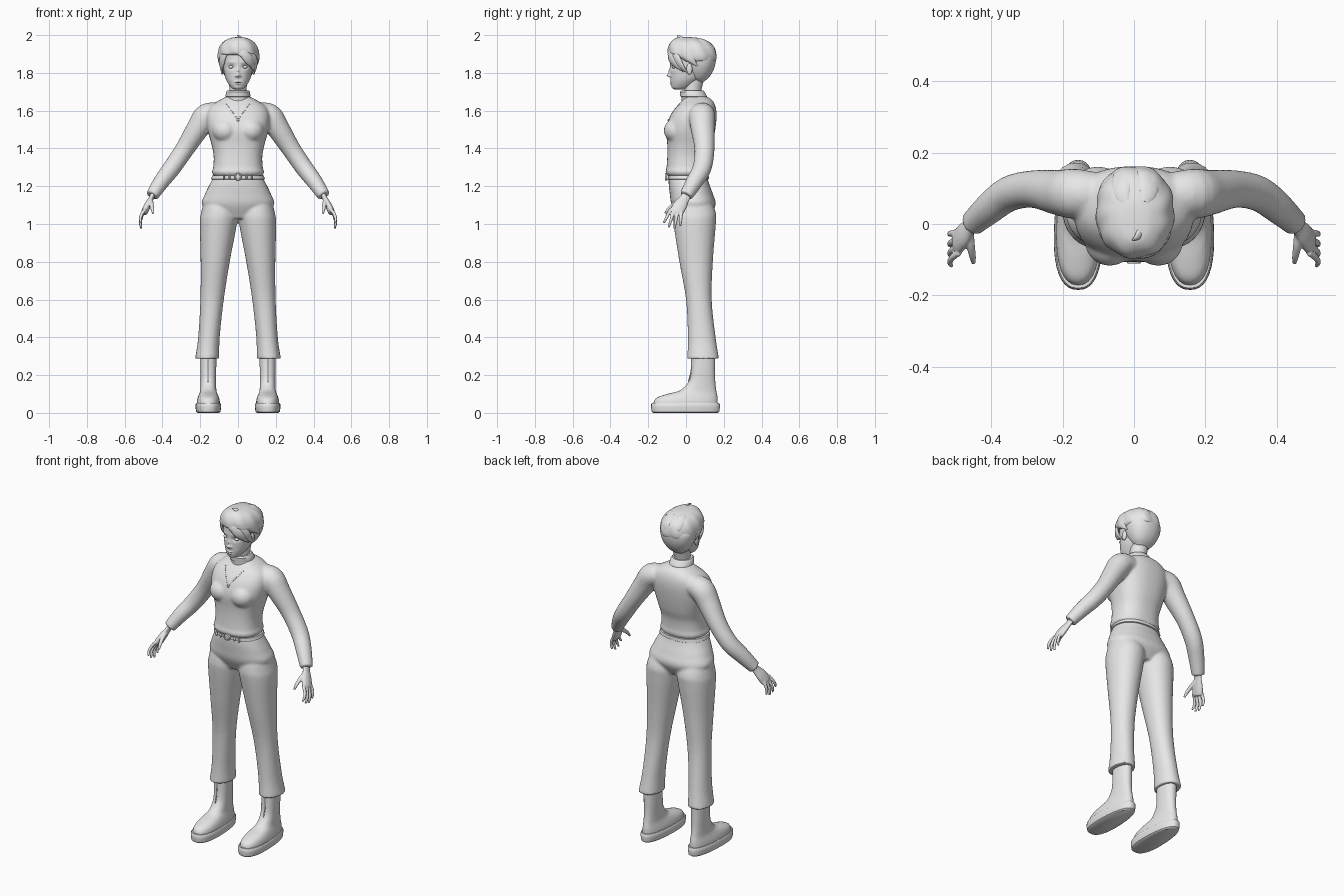
import bpy, bmesh, math
from mathutils import Vector
from mathutils.bvhtree import BVHTree

if "Cube" in bpy.data.objects:
    bpy.data.objects.remove(bpy.data.objects["Cube"])

grey = bpy.data.materials.new("plain grey")
grey.diffuse_color = (0.8, 0.8, 0.8, 1)
grey.use_nodes = True
grey.node_tree.nodes["Principled BSDF"].inputs["Base Color"].default_value = grey.diffuse_color


def resample(rows, n):
    """Smooth Catmull-Rom resampling of a list of number tuples."""
    out, m = [], len(rows) - 1
    for i in range(n + 1):
        f = i / n * m
        k = min(int(f), m - 1)
        t = f - k
        p = [rows[max(0, min(m, k + d))] for d in (-1, 0, 1, 2)]
        out.append([0.5 * (2 * b + (c - a) * t + (2 * a - 5 * b + 4 * c - d) * t * t
                    + (3 * b - a - 3 * c + d) * t ** 3) for a, b, c, d in zip(*p)])
    return out


def skin(bm, rings):
    """Bridge a series of point rings and close both ends."""
    vs = [[bm.verts.new(p) for p in r] for r in rings]
    n = len(vs[0])
    for a, b in zip(vs, vs[1:]):
        for i in range(n):
            bm.faces.new((a[i], a[(i + 1) % n], b[(i + 1) % n], b[i]))
    bm.faces.new(vs[0])
    bm.faces.new(vs[-1])


def stack(bm, rows, n=0, seg=32, power=2.2, egg=0.0, cx=lambda z: 0, s=1):
    """Horizontal oval rings: rows are (z, half width, front y, back y)."""
    rings = []
    for z, rx, yf, yb in (resample(rows, n) if n else rows):
        ring = []
        for i in range(seg):
            a = math.tau * i / seg
            c, d = (math.copysign(abs(v) ** (2 / power), v) for v in (math.cos(a), math.sin(a)))
            ring.append((s * (cx(z) + rx * c * (1 - egg * d)), (yf + yb) / 2 + (yb - yf) / 2 * d, z))
        rings.append(ring)
    skin(bm, rings)


def tube(bm, rows, n=12, seg=12, up=None, centre=None, flat=1.0, s=1):
    """Path tube: rows are (x, y, z, radius); flat scales the radius along the up direction."""
    pts = resample(rows, n)
    P = [Vector(p[:3]) for p in pts]
    rings = []
    for i, p in enumerate(P):
        t = (P[min(i + 1, n)] - P[max(i - 1, 0)]).normalized()
        u = Vector(up) if up else p - Vector(centre)
        side = t.cross(u).normalized()
        u = side.cross(t)
        r = max(pts[i][3], .001)
        ring = [p + (side * math.cos(k * math.tau / seg) + u * flat * math.sin(k * math.tau / seg)) * r
                for k in range(seg)]
        rings.append([(s * q.x, q.y, q.z) for q in ring])
    skin(bm, rings)


def ball(bm, pos, scale, seg=16):
    vs = bmesh.ops.create_uvsphere(bm, u_segments=seg, v_segments=seg // 2 + 2, radius=1)["verts"]
    for v in vs:
        v.co = Vector(pos) + Vector([a * b for a, b in zip(v.co, scale)])


def finish(name, bm, voxel=0, smooth=3, angle=40):
    bmesh.ops.recalc_face_normals(bm, faces=bm.faces)
    me = bpy.data.meshes.new(name)
    bm.to_mesh(me)
    bm.free()
    ob = bpy.data.objects.new(name, me)
    bpy.context.collection.objects.link(ob)
    me.materials.append(grey)
    if voxel:
        m = ob.modifiers.new("blend", "REMESH")
        m.mode, m.voxel_size, m.use_smooth_shade = "VOXEL", voxel, True
        m = ob.modifiers.new("soften", "SMOOTH")
        m.iterations, m.factor = smooth, 0.5
    bpy.ops.object.select_all(action="DESELECT")
    ob.select_set(True)
    bpy.context.view_layer.objects.active = ob
    bpy.ops.object.shade_smooth_by_angle(angle=math.radians(angle))
    return ob


# Sweater: torso, bust and both sleeves blended together
bm = bmesh.new()
stack(bm, [(1.255, .128, -.098, .113), (1.275, .138, -.109, .12), (1.30, .131, -.103, .117),
           (1.36, .129, -.099, .122), (1.42, .14, -.099, .14), (1.50, .162, -.105, .155),
           (1.57, .168, -.085, .162), (1.62, .15, -.052, .157), (1.655, .10, -.02, .14),
           (1.675, .06, -.005, .11)], 30, 40, 2.4)
for s in (-1, 1):
    ball(bm, (s * .068, -.05, 1.495), (.07, .068, .065), 20)
    tube(bm, [(.10, .085, 1.585, .06), (.165, .085, 1.572, .07), (.21, .088, 1.51, .064), (.283, .098, 1.395, .053),
              (.35, .085, 1.297, .05), (.405, .045, 1.225, .045), (.455, 0, 1.15, .036)],
         24, 24, up=(1, 0, .7), flat=.95, s=s)
sweater = finish("sweater", bm, .008, 4)

# Turtleneck collar with a folded rim
bm = bmesh.new()
stack(bm, [(1.64, .07, -.022, .125), (1.672, .06, -.024, .109), (1.675, .066, -.03, .112),
           (1.70, .063, -.032, .098), (1.708, .056, -.024, .09)], 0, 32, 2)
finish("collar", bm)

# Trousers: hips and flared legs blended together
bm = bmesh.new()
stack(bm, [(1.262, .123, -.09, .11), (1.22, .145, -.092, .12), (1.16, .174, -.086, .142),
           (1.10, .19, -.076, .157), (1.03, .12, -.04, .12)], 20, 40, 2.3)
for s in (-1, 1):
    stack(bm, [(1.13, .085, -.055, .13), (1.06, .096, -.068, .158), (1.0, .098, -.066, .158), (.8, .077, -.035, .142),
               (.6, .062, 0, .136), (.4, .057, .01, .157), (.287, .064, .006, .175)],
          30, 32, 2.1, cx=lambda z: .187 - .083 * z, s=s)
finish("trousers", bm, .008, 3)

# Belt, loops and round buckle
bm = bmesh.new()
stack(bm, [(1.236, .14, -.096, .119), (1.238, .143, -.1, .122), (1.256, .137, -.1, .12),
           (1.258, .133, -.096, .116)], 0, 48, 2.3)
finish("belt", bm)
bm = bmesh.new()
skin(bm, [[(k * math.cos(a * math.tau / 24), y, 1.25 + k * math.sin(a * math.tau / 24)) for a in range(24)]
          for k, y in ((.02, -.098), (.02, -.108), (.018, -.111), (.013, -.111), (.012, -.106))])
for x in (-.075, -.045, .045, .075):
    ball(bm, (x, -.098, 1.247), (.006, .008, .013), 10)
finish("belt_buckle_and_loops", bm)

# Boots, soles and front seams
upper, sole, seam = bmesh.new(), bmesh.new(), bmesh.new()
foot = lambda z: .157
for s in (-1, 1):
    stack(upper, [(.03, .06, -.172, .168), (.06, .06, -.17, .168), (.082, .055, -.152, .167), (.10, .048, -.10, .164),
                  (.12, .042, -.03, .16), (.165, .04, .014, .155), (.22, .041, .027, .154), (.32, .042, .03, .155)],
          28, 32, 2.3, .13, foot, s)
    stack(sole, [(z, .067 - d, d - .185, .18 - d) for z, d in ((0, .012), (.006, .004), (.03, 0), (.046, .001), (.052, .005))],
          0, 40, 2.4, .13, foot, s)
    tube(seam, [(.16, .031, .29, .003), (.16, .027, .22, .003), (.16, .012, .165, .003)], 10, 6, up=(1, 0, 0), s=s)
finish("boots", upper, angle=60)
finish("boot_soles", sole)
finish("boot_seams", seam)

# Hands: palm, four fingers and thumb
bm = bmesh.new()
for s in (-1, 1):
    tube(bm, [(.447, .008, 1.165, .026), (.46, -.008, 1.135, .027), (.478, -.03, 1.10, .036),
              (.494, -.05, 1.065, .036), (.497, -.054, 1.055, .024)], 14, 16, up=(1, 0, .3), flat=.5, s=s)
    for k, (tip_y, tip_z) in enumerate([(-.03, .99), (-.062, .975), (-.092, .982), (-.118, 1.005)]):
        y0 = -.023 - .019 * k
        tube(bm, [(.49 + .027 * math.sin(2.2 * t), y0 + (tip_y - y0) * t, 1.08 + (tip_z - 1.08) * t,
                   .0092 - .0035 * t ** 3) for t in (0, .35, .7, 1)], 12, 10, up=(1, 0, 0), s=s)
    tube(bm, [(.462, -.025, 1.125, .013), (.458, -.062, 1.105, .012), (.453, -.092, 1.08, .0095),
              (.45, -.11, 1.056, .006)], 12, 10, up=(1, 0, 0), s=s)
finish("hands", bm, .0035, 2)

# Head and neck, with face features pushed out of the front
bm = bmesh.new()
stack(bm, [(1.713, .02, -.062, -.01), (1.722, .036, -.075, .02), (1.75, .056, -.08, .06), (1.78, .069, -.082, .095),
           (1.82, .077, -.083, .112), (1.87, .081, -.084, .125), (1.92, .077, -.078, .125),
           (1.96, .055, -.05, .095), (1.978, .02, -.01, .05)], 80, 112, 2.1)
# (side offset, height, width, tall, push) for nose, bridge, nostrils, sockets, brows, lips and mouth line
bumps = [(0, 1.787, .010, .009, -.018), (0, 1.808, .008, .018, -.009), (.012, 1.783, .006, .006, -.006),
         (.036, 1.832, .018, .011, .011), (.036, 1.857, .022, .007, -.003), (0, 1.752, .016, .004, -.006),
         (0, 1.742, .014, .0045, -.006), (0, 1.747, .018, .0018, .004)]
for v in bm.verts:
    if v.co.y < 0:
        v.co.y += sum(d * math.exp(-((abs(v.co.x) - x) / sx) ** 2 - ((v.co.z - z) / sz) ** 2)
                      for x, z, sx, sz, d in bumps)
stack(bm, [(1.66, .048, -.01, .085), (1.70, .045, -.012, .08), (1.78, .05, -.01, .1)], 8, 32, 2)
for s in (-1, 1):
    ball(bm, (s * .036, -.063, 1.831), (.014, .012, .008), 20)
    ball(bm, (s * .083, .018, 1.82), (.009, .016, .03), 16)
finish("head", bm, angle=60)

# Hair: back shell and a larger top cap raised around the forehead
bm = bmesh.new()
stack(bm, [(1.752, .035, .045, .092), (1.775, .062, .02, .12), (1.81, .084, 0, .143), (1.85, .098, -.01, .156),
           (1.89, .10, -.02, .156), (1.93, .08, -.02, .13)], 30, 64)
finish("hair_back", bm, angle=70)
bm = bmesh.new()
stack(bm, [(1.86, .098, -.08, .15), (1.872, .107, -.09, .161), (1.90, .109, -.095, .162), (1.935, .101, -.094, .15),
           (1.965, .08, -.08, .12), (1.984, .045, -.055, .07), (1.989, .015, -.03, .025)],
      30, 96, cx=lambda z: .003)
for v in bm.verts:
    a = math.atan2(v.co.y - .03, v.co.x)
    r = 1 + .018 * math.sin(9 * a + 25 * v.co.z) * min(1, (1.99 - v.co.z) / .03)
    v.co.x, v.co.y = v.co.x * r, .03 + (v.co.y - .03) * r
    if v.co.y < 0 and v.co.z < 1.91:
        v.co.z += .035 * min(1, -v.co.y / .05) * (1.91 - v.co.z) / .05
finish("hair_top", bm, angle=70)

# Swept fringe, side and back locks wrapped over the skull, plus a crown tuft
skull = Vector((.003, .033, 1.875))


def lock(bm, az0, el0, az1, el1, width):
    rows = []
    for i in range(7):
        t = i / 6
        az, el = math.radians(az0 + (az1 - az0) * t), math.radians(el0 + (el1 - el0) * t)
        c = math.cos(el) if el > 0 else math.sqrt(math.cos(el))
        p = skull + Vector((.102 * c * math.cos(az), .127 * c * math.sin(az), .11 * math.sin(el)))
        rows.append((*p, width * min(1, .5 + 2 * t, 3 * (1 - t))))
    tube(bm, rows, 18, 12, centre=skull, flat=.4)


bm = bmesh.new()
for spec in [(-120, 70, -25, -40, .026), (-90, 75, -10, -48, .026), (-135, 55, -50, -5, .02),
             (-60, 75, 15, -25, .028), (-115, 65, -170, -48, .022), (-130, 75, -190, -25, .028),
             (40, 70, 85, 5, .032), (140, 70, 95, 5, .032)]:
    lock(bm, *spec)
tube(bm, [(.02, -.02, 1.978, .014), (.01, -.035, 1.99, .011), (-.005, -.045, 1.999, .002)], centre=skull, flat=.5)
finish("hair_locks", bm, angle=70)

# Bead necklace laid on the sweater front
bpy.context.view_layer.update()
tree = BVHTree.FromObject(sweater, bpy.context.evaluated_depsgraph_get())
bm = bmesh.new()
for i in range(-10, 11):
    hit = tree.ray_cast(Vector((.006 * i, -1, 1.55 + .0085 * abs(i))), Vector((0, 1, 0)))[0]
    if hit:
        r = .007 if i == 0 else .003
        ball(bm, hit, (r, r * .7, r), 8)
finish("necklace", bm)
